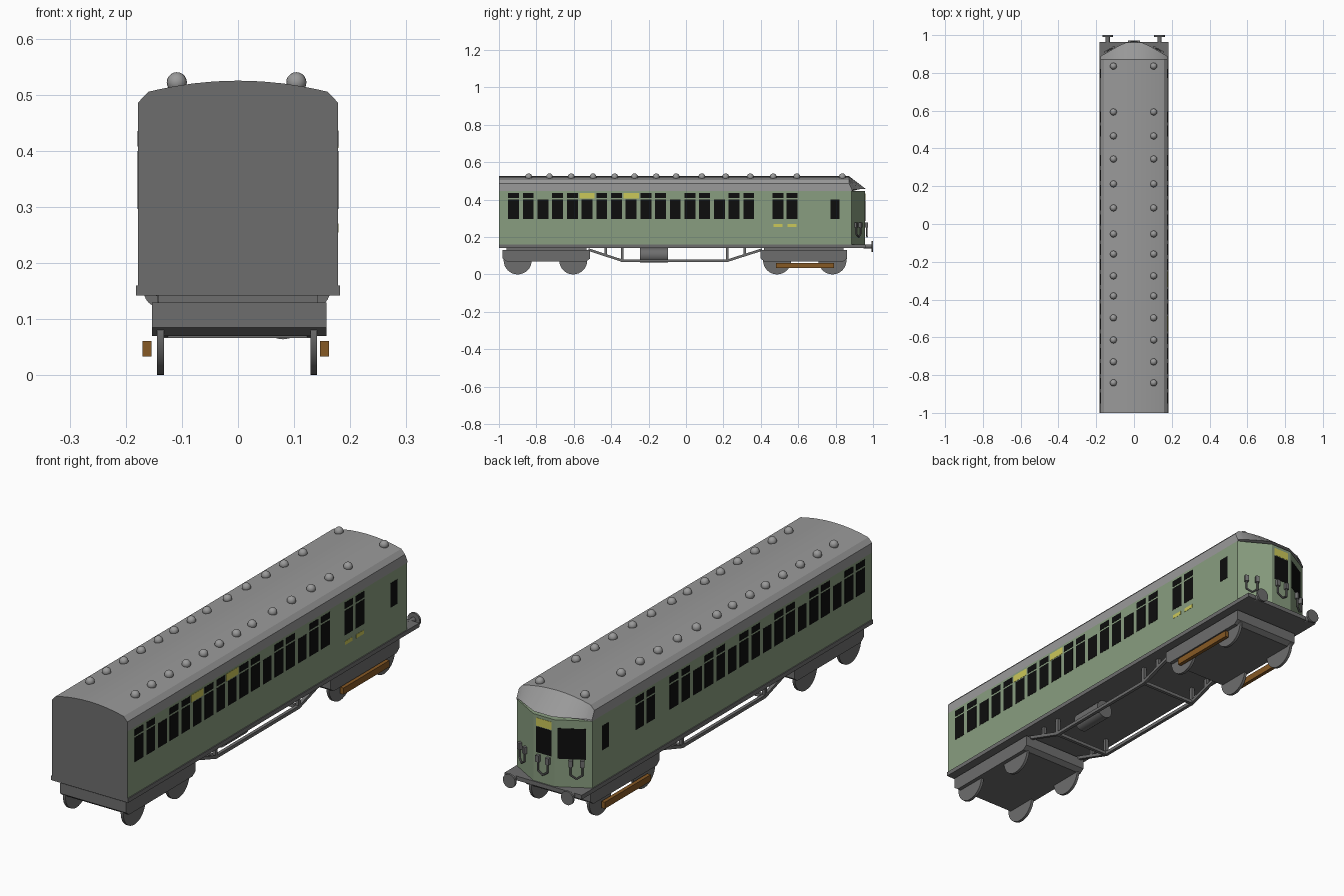
import bpy, bmesh, math
from mathutils import Vector, Matrix

if "Cube" in bpy.data.objects:
    bpy.data.objects.remove(bpy.data.objects["Cube"])


def material(name, r, g, b):
    m = bpy.data.materials.new(name)
    m.diffuse_color = (r, g, b, 1)
    m.use_nodes = True
    m.node_tree.nodes["Principled BSDF"].inputs["Base Color"].default_value = m.diffuse_color
    return m


GREEN = material("body green", .25, .34, .215)
ROOF = material("roof grey", .32, .32, .32)
DARK = material("underframe grey", .155, .155, .155)
BLACK = material("window black", .004, .004, .004)
YELLOW = material("yellow panel", .6, .58, .1)
BROWN = material("shoe beam brown", .24, .1, .018)


def box(bm, x, y, z, rot=0, at=(0, 0, 0)):
    """Box from (min, max) ranges, optionally turned about z and moved."""
    c = Vector([(a + b) / 2 for a, b in (x, y, z)])
    s = [b - a for a, b in (x, y, z)]
    m = Matrix.Translation(at) @ Matrix.Rotation(rot, 4, 'Z') @ Matrix.Translation(c) @ Matrix.Diagonal((*s, 1))
    bmesh.ops.create_cube(bm, size=1, matrix=m)


def rod(bm, p, q, r, sides=12):
    """Cylinder between two points."""
    p, q = Vector(p), Vector(q)
    d = q - p
    m = Matrix.Translation((p + q) / 2) @ d.to_track_quat('Z', 'Y').to_matrix().to_4x4()
    bmesh.ops.create_cone(bm, cap_ends=True, segments=sides, radius1=r, radius2=r, depth=d.length, matrix=m)


def prism(bm, pts, vec):
    """Closed prism from a polygon pushed along a vector."""
    f = bm.faces.new([bm.verts.new(p) for p in pts])
    g = bmesh.ops.extrude_face_region(bm, geom=[f], use_keep_orig=True)
    bmesh.ops.translate(bm, vec=vec, verts=[v for v in g['geom'] if isinstance(v, bmesh.types.BMVert)])


def finish(name, bm, mats, smooth=False, rule=None):
    bmesh.ops.recalc_face_normals(bm, faces=bm.faces[:])
    bm.normal_update()
    if rule:
        for f in bm.faces:
            f.material_index = rule(f)
    me = bpy.data.meshes.new(name)
    bm.to_mesh(me)
    bm.free()
    for m in mats:
        me.materials.append(m)
    ob = bpy.data.objects.new(name, me)
    bpy.context.collection.objects.link(ob)
    if smooth:
        bpy.ops.object.select_all(action='DESELECT')
        ob.select_set(True)
        bpy.context.view_layer.objects.active = ob
        bpy.ops.object.shade_smooth_by_angle(angle=math.radians(30))
    return ob


W, EAVE, SOLE = .178, .445, .16
SIDE_Y, NOSE_Y, NOSE_X = .885, .958, .05
FACET = math.atan2(NOSE_Y - SIDE_Y, W - NOSE_X)


def bow(x):
    return NOSE_Y - max(0, abs(x) - NOSE_X) * math.tan(FACET)


def is_end(f):
    return 1 if f.normal.y < -.9 else 0


# body with three-sided cab; the blind coupling end is grey
bm = bmesh.new()
prism(bm, [(-W, -1, SOLE), (W, -1, SOLE), (W, SIDE_Y, SOLE), (NOSE_X, NOSE_Y, SOLE),
           (-NOSE_X, NOSE_Y, SOLE), (-W, SIDE_Y, SOLE)], (0, 0, EAVE - SOLE))
finish("body", bm, [GREEN, DARK], rule=is_end)

# arched roof, falling to the bowed cab front
arch = [(.16 * math.sin(a), .525 - .02 * math.sin(a) ** 2)
        for a in [math.pi * (i / 12 - .5) for i in range(13)]]
prof = [(-W, EAVE), (-W, .486)] + arch + [(W, .486), (W, EAVE)]
bm = bmesh.new()
rings = [[bm.verts.new((x, -1, z)) for x, z in prof],
         [bm.verts.new((x, .872, z)) for x, z in prof],
         [bm.verts.new((x, bow(x) + .003, EAVE + .15 * (z - EAVE))) for x, z in prof]]
for a, b in zip(rings, rings[1:]):
    for i in range(len(prof) - 1):
        bm.faces.new((a[i], a[i + 1], b[i + 1], b[i]))
bm.faces.new(rings[0])
bm.faces.new([r[0] for r in rings] + rings[2][1:] + [rings[1][-1], rings[0][-1]])
finish("roof", bm, [ROOF, DARK], True, is_end)

# roof ventilators in two rows
bm = bmesh.new()
for y in (.836, .593, .466, .344, .212, .085, -.053, -.159, -.275, -.381, -.497, -.614, -.73, -.841):
    for x in (-.109, .104):
        bmesh.ops.create_uvsphere(bm, u_segments=16, v_segments=10, radius=.018,
                                  matrix=Matrix.Translation((x, y, .522)))
finish("roof_vents", bm, [ROOF], True)

# side windows, the same rhythm on both sides; doors have no top light
glass, yellow = bmesh.new(), bmesh.new()
for s in (-1, 1):
    xr = tuple(sorted((s * (W - .002), s * (W + .001))))
    rows = [(-.922 + .0786 * i, i) for i in range(17)] + [(.492, 17), (.567, 18), (.797, 2)]
    for y, i in rows:
        hw = .024 if y > .7 else .029
        box(glass, xr, (y - hw, y + hw), (.296, .4))
        if i not in (2, 5, 8, 11, 14):
            box(glass, xr, (y - hw, y + hw), (.408, .435))
        if s > 0 and i in (5, 8):
            box(yellow, xr, (y - .041, y + .041), (.405, .436))
        if s > 0 and i > 16:
            box(yellow, xr, (y - .025, y + .025), (.254, .27))

# cab door window, head panel and driver's window
box(glass, (-.036, .036), (NOSE_Y - .002, NOSE_Y + .001), (.285, .395))
box(yellow, (-.036, .036), (NOSE_Y - .002, NOSE_Y + .001), (.398, .432))
box(glass, (-.055, .055), (-.002, .001), (.28, .41), FACET, (-.108, bow(.108), 0))
finish("windows", glass, [BLACK])
finish("yellow_panels", yellow, [YELLOW])

# hanging hoses on each cab facet
bm = bmesh.new()
for x, rot in ((-.125, FACET), (0, 0), (.125, -FACET)):
    m = Matrix.Translation((x, bow(x), 0)) @ Matrix.Rotation(rot, 4, 'Z')
    for s in (-1, 1):
        pts = [m @ Vector(p) for p in ((s * .023, .008, .26), (s * .023, .008, .215), (0, .01, .2))]
        rod(bm, pts[0], pts[1], .004, 8)
        rod(bm, pts[1], pts[2], .004, 8)
        box(bm, (s * .023 - .008, s * .023 + .008), (-.001, .014), (.25, .278), rot, (x, bow(x), 0))
finish("cab_hoses", bm, [DARK], True)

# sole plate
bm = bmesh.new()
box(bm, (-.182, .182), (-1, .963), (.142, SOLE))
finish("sole_plate", bm, [DARK])

# buffers
bm = bmesh.new()
for x in (-.139, .135):
    rod(bm, (x, .95, .15), (x, .993, .15), .011, 16)
    rod(bm, (x, .991, .15), (x, 1, .15), .029, 24)
finish("buffers", bm, [DARK], True)

# bogie frames and wheels
frames, wheels = bmesh.new(), bmesh.new()
for y0, y1, axles in ((-.98, -.512, (-.9, -.603)), (.398, .862, (.487, .783))):
    prism(frames, [(-.153, y0, .13), (-.153, y0, .085), (-.153, y0 + .02, .07), (-.153, y1 - .02, .07),
                   (-.153, y1, .085), (-.153, y1, .13)], (.311, 0, 0))
    box(frames, (-.142, .142), (y0 + .02, y1 - .02), (.128, .143))
    for y in axles:
        for x in (-.138, .135):
            rod(wheels, (x - .006, y, .075), (x + .006, y, .075), .075, 32)
finish("bogie_frames", frames, [DARK])
finish("wheels", wheels, [DARK], True)

# brown shoe beams beside the cab-end bogie
bm = bmesh.new()
for x in (-.162, .154):
    box(bm, (x - .008, x + .008), (.48, .79), (.033, .061))
finish("shoe_beams", bm, [BROWN])

# underfloor truss: sloping bars, posts and cross bars
bm = bmesh.new()
path = [(-.52, .132), (-.34, .073), (.22, .073), (.405, .132)]
for x in (-.132, .13):
    for (ya, za), (yb, zb) in zip(path, path[1:]):
        d = Vector((0, yb - ya, zb - za))
        prism(bm, [(x - .007, ya, za - .007), (x + .007, ya, za - .007),
                   (x + .007, ya, za + .007), (x - .007, ya, za + .007)], d)
    for y, z in ((-.43, .1), (-.34, .07), (.22, .07), (.315, .1)):
        box(bm, (x - .007, x + .007), (y - .007, y + .007), (z, .144))
for y in (-.34, .22):
    box(bm, (-.132, .13), (y - .007, y + .007), (.066, .08))
finish("truss", bm, [DARK])

# air tank under the floor
bm = bmesh.new()
rod(bm, (.08, -.246, .103), (.08, -.096, .103), .039, 24)
finish("air_tank", bm, [DARK], True)
